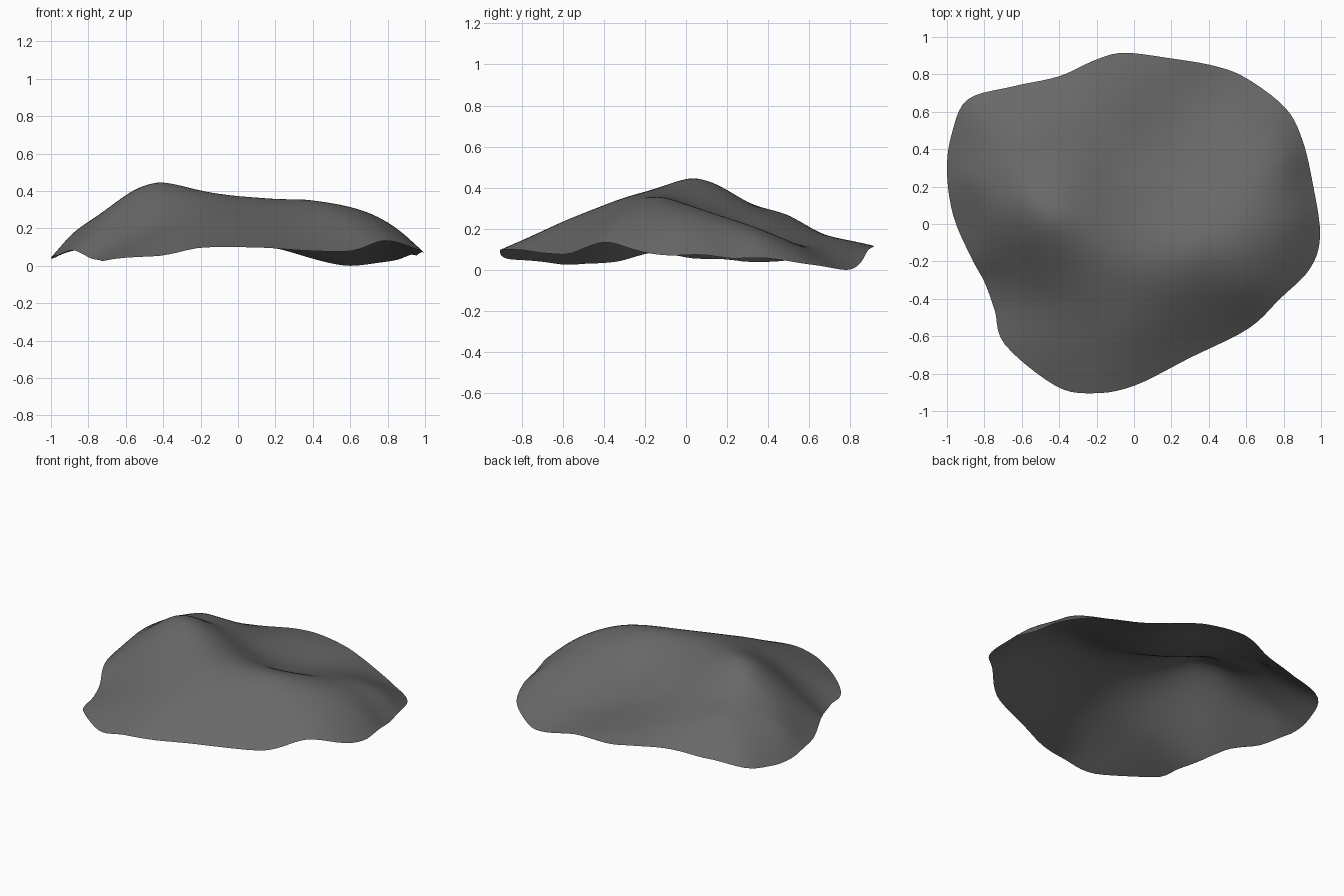
import bpy, bmesh, math
from mathutils import Vector

if "Cube" in bpy.data.objects:
    bpy.data.objects.remove(bpy.data.objects["Cube"])

# Wavy rim of the shell, counter-clockwise (x, y, z)
RIM = [(-.05, .915, .12), (-.2, .88, .13), (-.4, .79, .13), (-.65, .735, .11), (-.89, .665, .085),
       (-.975, .48, .05), (-1, .28, .045), (-.965, .04, .06), (-.87, -.18, .088), (-.8, -.31, .05),
       (-.745, -.46, .037), (-.69, -.645, .038), (-.42, -.865, .058), (-.22, -.905, .1),
       (0, -.865, .105), (.3, -.715, .09), (.61, -.56, .085), (.78, -.4, .14), (.94, -.24, .1),
       (.995, -.06, .075), (.955, .22, .06), (.9, .45, .055), (.81, .62, .03), (.6, .78, .005),
       (.43, .845, .035), (.2, .885, .1)]
# Ridges and hollows inside the rim
INNER = [(-.42, .03, .452), (-.54, .12, .415), (-.25, -.09, .415), (-.08, -.18, .385), (.1, -.19, .37),
         (.35, -.13, .36), (.58, -.04, .322), (.77, -.04, .255), (-.05, -.6, .24), (-.05, -.4, .32),
         (.35, -.42, .25), (.62, -.34, .24), (.2, .15, .24), (.47, .2, .25), (.76, .25, .21),
         (.82, .37, .15), (.89, .05, .17), (.5, .48, .155), (.2, .5, .14), (-.1, .28, .245),
         (-.1, .68, .165), (-.48, .33, .32), (-.6, .5, .27), (-.7, .22, .3), (-.9, .25, .165),
         (-.63, -.15, .265), (-.5, -.4, .19), (-.4, -.65, .15)]
GRAY = .14


def solve(a, b):
    """Gaussian elimination with pivoting."""
    n = len(b)
    m = [row[:] + [v] for row, v in zip(a, b)]
    for i in range(n):
        p = max(range(i, n), key=lambda r: abs(m[r][i]))
        m[i], m[p] = m[p], m[i]
        for r in range(i + 1, n):
            f = m[r][i] / m[i][i]
            m[r] = [s - f * t for s, t in zip(m[r], m[i])]
    x = [0] * n
    for i in reversed(range(n)):
        x[i] = (m[i][n] - sum(m[i][j] * x[j] for j in range(i + 1, n))) / m[i][i]
    return x


def kernel(ax, ay, bx, by):
    d2 = (ax - bx) ** 2 + (ay - by) ** 2
    return d2 * math.log(d2) if d2 > 1e-12 else 0


# Thin-plate height field through all control points
P = RIM + INNER
rows = [[kernel(p[0], p[1], q[0], q[1]) + (.003 if p is q else 0) for q in P] + [1, p[0], p[1]] for p in P]
rows += [[1] * len(P) + [0] * 3, [p[0] for p in P] + [0] * 3, [p[1] for p in P] + [0] * 3]
W = solve(rows, [p[2] for p in P] + [0] * 3)


def height(x, y):
    return sum(w * kernel(x, y, p[0], p[1]) for w, p in zip(W, P)) + W[-3] + W[-2] * x + W[-1] * y


# Smooth closed outline (Catmull-Rom)
STEPS, RINGS = 5, 36
outline = []
for i in range(len(RIM)):
    a, b, c, d = (Vector(RIM[(i + k) % len(RIM)][:2]) for k in (-1, 0, 1, 2))
    for s in range(STEPS):
        t = s / STEPS
        outline.append(b + (c - a) * t / 2 + (2 * a - 5 * b + 4 * c - d) * t * t / 2
                       + (3 * b - a - 3 * c + d) * t ** 3 / 2)

# Shell surface: concentric rings lifted onto the height field
bm = bmesh.new()
hub = bm.verts.new((0, 0, height(0, 0)))
rings = []
for r in range(1, RINGS + 1):
    f = r / RINGS
    rings.append([bm.verts.new((v.x * f, v.y * f, height(v.x * f, v.y * f))) for v in outline])
n = len(outline)
for i in range(n):
    j = (i + 1) % n
    bm.faces.new((hub, rings[0][i], rings[0][j]))
    for lo, hi in zip(rings, rings[1:]):
        bm.faces.new((lo[i], hi[i], hi[j], lo[j]))
low = min(v.co.z for v in bm.verts)
for v in bm.verts:
    v.co.z -= low
for f in bm.faces:
    f.smooth = True
mesh = bpy.data.meshes.new("rock_shell")
bm.to_mesh(mesh)
bm.free()

# Dark grey stone
stone = bpy.data.materials.new("dark_stone")
stone.diffuse_color = (GRAY, GRAY, GRAY, 1)
stone.use_nodes = True
stone.node_tree.nodes["Principled BSDF"].inputs["Base Color"].default_value = stone.diffuse_color
mesh.materials.append(stone)
bpy.context.collection.objects.link(bpy.data.objects.new("rock_shell", mesh))
